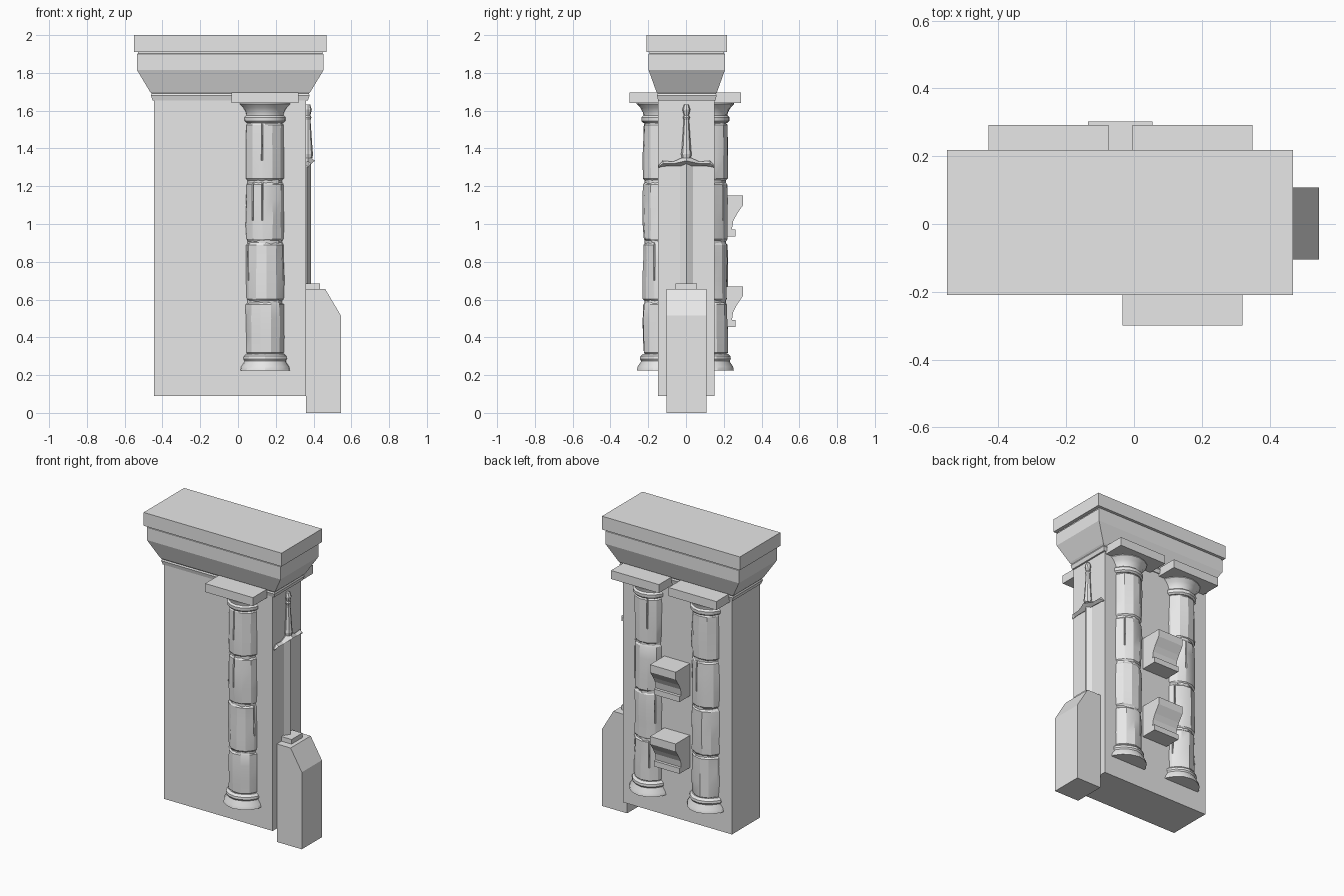
import bpy, bmesh, math, random

if "Cube" in bpy.data.objects:
    bpy.data.objects.remove(bpy.data.objects["Cube"], do_unlink=True)

STONE = bpy.data.materials.new("grey_stone")
STONE.use_nodes = True
STONE.diffuse_color = (0.8, 0.8, 0.8, 1)
STONE.node_tree.nodes["Principled BSDF"].inputs["Base Color"].default_value = (0.8, 0.8, 0.8, 1)


def finish(name, bm, smooth=None):
    bmesh.ops.recalc_face_normals(bm, faces=bm.faces)
    mesh = bpy.data.meshes.new(name)
    bm.to_mesh(mesh)
    bm.free()
    mesh.materials.append(STONE)
    obj = bpy.data.objects.new(name, mesh)
    bpy.context.collection.objects.link(obj)
    if smooth:
        bpy.ops.object.select_all(action='DESELECT')
        obj.select_set(True)
        bpy.context.view_layer.objects.active = obj
        bpy.ops.object.shade_smooth_by_angle(angle=math.radians(smooth))
    return obj


def loft(bm, rings):
    """Join rings of points with quads and cap both ends."""
    loops = [[bm.verts.new(p) for p in ring] for ring in rings]
    n = len(loops[0])
    for a, b in zip(loops, loops[1:]):
        for i in range(n):
            j = (i + 1) % n
            bm.faces.new((a[i], a[j], b[j], b[i]))
    bm.faces.new(loops[0])
    bm.faces.new(loops[-1])


def rect(cx, cy, hx, hy, z):
    return [(cx - hx, cy - hy, z), (cx + hx, cy - hy, z),
            (cx + hx, cy + hy, z), (cx - hx, cy + hy, z)]


def box(name, x0, x1, y0, y1, z0, z1):
    bm = bmesh.new()
    cx, cy = (x0 + x1) / 2, (y0 + y1) / 2
    loft(bm, [rect(cx, cy, (x1 - x0) / 2, (y1 - y0) / 2, z) for z in (z0, z1)])
    return finish(name, bm)


# Wall slab and stepped cornice
box("wall", -0.445, 0.36, -0.148, 0.15, 0.09, 1.68)
CORNICE = [(1.655, 0.412, 0.152), (1.68, 0.42, 0.158), (1.69, 0.416, 0.154),
           (1.70, 0.425, 0.161), (1.815, 0.494, 0.202), (1.9, 0.494, 0.202),
           (1.903, 0.488, 0.196), (1.91, 0.488, 0.196), (1.911, 0.51, 0.214),
           (2.0, 0.51, 0.214)]
bm = bmesh.new()
loft(bm, [rect(-0.041, 0.004, hx, hy, z) for z, hx, hy in CORNICE])
finish("cornice", bm)


# Columns: base, four rough drums, capital and square abacus
def turned(bm, x, y, profile, rng, sides=16, rough=0.002):
    wobble = [rng.uniform(-rough, rough) for _ in range(sides)]
    rings = []
    for r, z in profile:
        rings.append([(x + (r + w) * math.cos(math.tau * i / sides),
                       y + (r + w) * math.sin(math.tau * i / sides), z)
                      for i, w in enumerate(wobble)])
    loft(bm, rings)


def drum(bm, x, y, z0, z1, rng):
    sides = 12
    turn = rng.uniform(0, 1)
    cracks = set(rng.sample(range(sides), 3))
    rings = []
    for t, inset in ((0, 0.012), (0.04, 0.002), (0.35, 0), (0.7, 0), (0.96, 0.002), (1, 0.012)):
        ring = []
        for i in range(sides):
            a = turn + math.tau * i / sides
            r = 0.108 - inset + rng.uniform(-0.005, 0.002)
            # A narrow vertical crack runs down part of the drum
            deep = 0.012 if i in cracks and t > 0.5 else 0
            for da, dr in ((-0.04, 0), (0, deep), (0.04, 0)) if i in cracks else ((0, 0),):
                ring.append((x + (r - dr) * math.cos(a + da),
                             y + (r - dr) * math.sin(a + da), z0 + (z1 - z0) * t))
        rings.append(ring)
    loft(bm, rings)


BASE = [(0.137, 0.225), (0.133, 0.245), (0.116, 0.27), (0.115, 0.275),
        (0.121, 0.285), (0.119, 0.3), (0.105, 0.313)]
CAPITAL = [(0.104, 1.535), (0.114, 1.545), (0.115, 1.565), (0.104, 1.575),
           (0.106, 1.59), (0.12, 1.615), (0.139, 1.635), (0.139, 1.645)]
JOINTS = [0.305, 0.588, 0.905, 1.225, 1.54]


def column(name, x, y, seed):
    rng = random.Random(seed)
    bm = bmesh.new()
    turned(bm, x, y, BASE, rng)
    turned(bm, x, y, CAPITAL, rng)
    turned(bm, x, y, [(0.096, 0.3), (0.096, 1.55)], rng)
    for z0, z1 in zip(JOINTS, JOINTS[1:]):
        drum(bm, x, y, z0 + 0.003, z1 - 0.003, rng)
    finish(name, bm, 25)
    box(name + "_abacus", x - 0.177, x + 0.177, y - 0.177, y + 0.177, 1.64, 1.697)


column("front_column", 0.143, -0.122, 1)
column("back_column_left", 0.173, 0.115, 2)
column("back_column_right", -0.252, 0.115, 3)


# Shelf brackets between the back columns
BRACKET = [(0.14, 0.215), (0.302, 0.215), (0.302, 0.165), (0.268, 0.115), (0.25, 0.08),
           (0.243, 0.037), (0.262, 0.037), (0.262, 0), (0.14, 0)]
for name, z in (("lower_bracket", 0.455), ("upper_bracket", 0.935)):
    bm = bmesh.new()
    loft(bm, [[(x, py, z + pz) for py, pz in BRACKET] for x in (-0.135, 0.055)])
    finish(name, bm)

# Pedestal with chamfered top, and the sword's socket
PEDESTAL = [(0.36, 0), (0.545, 0), (0.545, 0.515), (0.462, 0.655), (0.36, 0.655)]
bm = bmesh.new()
loft(bm, [[(px, y, pz) for px, pz in PEDESTAL] for y in (-0.104, 0.108)])
finish("pedestal", bm)
box("sword_socket", 0.355, 0.435, -0.055, 0.059, 0.65, 0.686)

# Sword blade with a diamond section
bm = bmesh.new()
loft(bm, [[(0.386, 0.002, z), (0.365, 0.036, z), (0.345, 0.002, z), (0.365, -0.033, z)]
          for z in (0.67, 1.33)])
finish("sword_blade", bm)

# Curved crossguard: stations along y with low, high and depth
GUARD = [(0.148, 1.298, 1.31, 0.004), (0.125, 1.305, 1.335, 0.018), (0.07, 1.308, 1.33, 0.02),
         (0.025, 1.308, 1.35, 0.03), (0, 1.308, 1.362, 0.038)]
STATIONS = [(-y, a, b, d) for y, a, b, d in GUARD] + GUARD[-2::-1]
bm = bmesh.new()
loft(bm, [[(0.37, y + 0.002, lo), (0.37 + d, y + 0.002, (lo + hi) / 2),
           (0.37, y + 0.002, hi), (0.37 - d, y + 0.002, (lo + hi) / 2)]
          for y, lo, hi, d in STATIONS])
finish("sword_guard", bm)

# Tapering grip and pommel
GRIP = [(0.024, 1.35), (0.028, 1.37), (0.025, 1.39), (0.014, 1.55), (0.019, 1.565),
        (0.013, 1.575), (0.021, 1.605), (0.012, 1.633)]
bm = bmesh.new()
turned(bm, 0.37, 0.002, GRIP, random.Random(4), 8, 0)
finish("sword_grip", bm)
